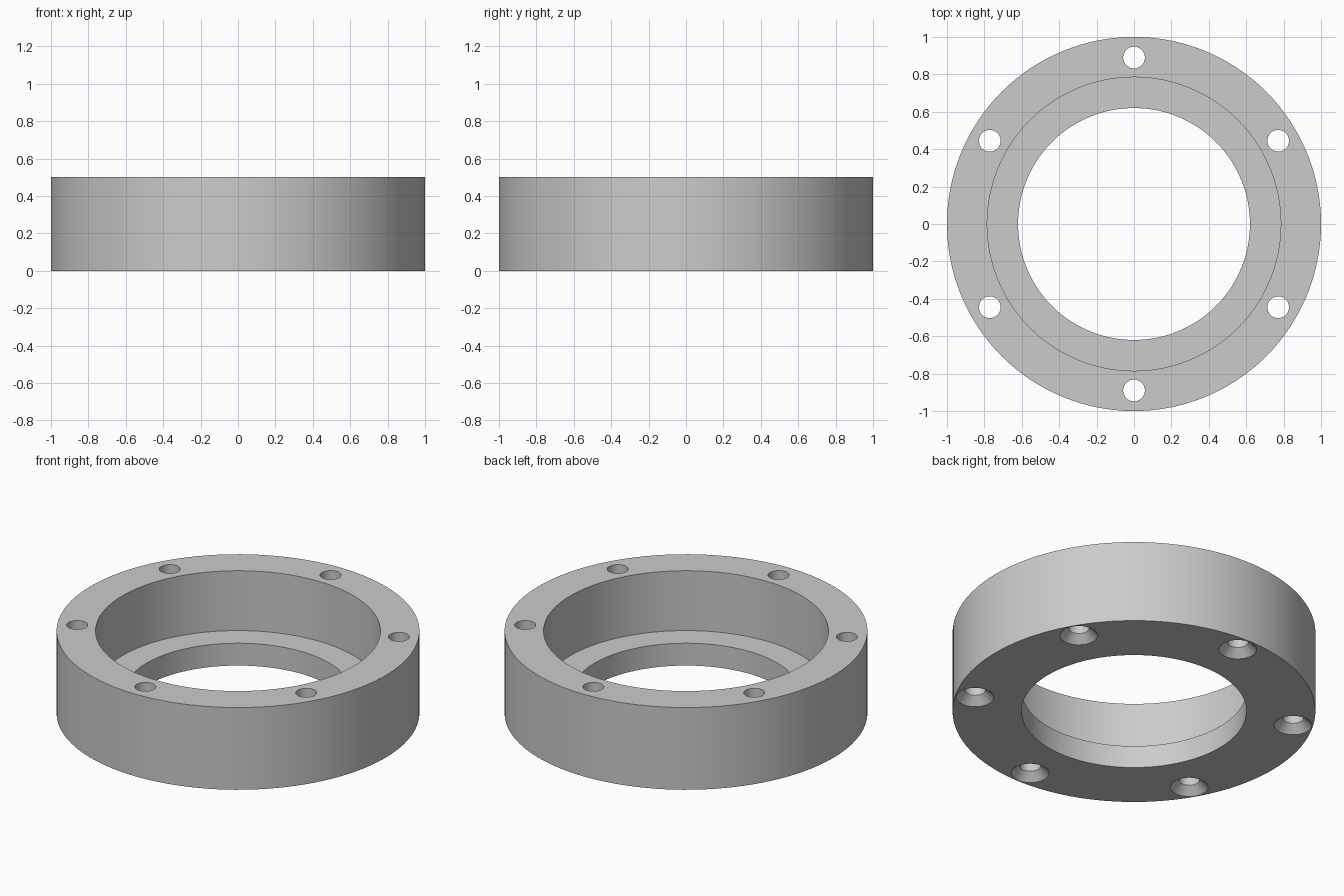
import bpy
import bmesh
import math
from mathutils import Matrix, Vector

cube = bpy.data.objects.get("Cube")
if cube:
    bpy.data.objects.remove(cube, do_unlink=True)

# Dimensions
HEIGHT = 0.5
OUTER_R, RECESS_R, BORE_R = 1.0, 0.785, 0.62
LEDGE_Z = 0.136
HOLE_R, SINK_R, BOLT_CIRCLE_R = 0.058, 0.104, 0.89
BOLT_COUNT = 6

grey = bpy.data.materials.new("machined grey")
grey.use_nodes = True
grey.diffuse_color = (0.6, 0.6, 0.6, 1)
grey.node_tree.nodes["Principled BSDF"].inputs["Base Color"].default_value = (0.6, 0.6, 0.6, 1)


def lathe(bm, profile, steps, closed):
    """Revolve an (r, z) profile about the z axis."""
    verts = [bm.verts.new((r, 0, z)) for r, z in profile]
    pairs = list(zip(verts, verts[1:]))
    if closed:
        pairs.append((verts[-1], verts[0]))
    edges = [bm.edges.new(p) for p in pairs]
    bmesh.ops.spin(bm, geom=verts + edges, cent=(0, 0, 0), axis=(0, 0, 1),
                   angle=math.tau, steps=steps, use_merge=True)
    bmesh.ops.remove_doubles(bm, verts=bm.verts, dist=1e-5)
    bmesh.ops.recalc_face_normals(bm, faces=bm.faces)


def make_object(name, bm):
    mesh = bpy.data.meshes.new(name)
    bm.to_mesh(mesh)
    bm.free()
    mesh.materials.append(grey)
    obj = bpy.data.objects.new(name, mesh)
    bpy.context.collection.objects.link(obj)
    return obj


# Stepped ring body
bm = bmesh.new()
lathe(bm, [(OUTER_R, 0), (OUTER_R, HEIGHT), (RECESS_R, HEIGHT),
           (RECESS_R, LEDGE_Z), (BORE_R, LEDGE_Z), (BORE_R, 0)], 128, True)
ring = make_object("flange_ring", bm)

# Countersunk bolt hole cutters, wide end underneath
MARGIN = 0.05
bm = bmesh.new()
lathe(bm, [(0, -MARGIN), (SINK_R + MARGIN, -MARGIN), (HOLE_R, SINK_R - HOLE_R),
           (HOLE_R, HEIGHT + MARGIN), (0, HEIGHT + MARGIN)], 40, False)
base = list(bm.verts) + list(bm.edges) + list(bm.faces)
for i in range(BOLT_COUNT):
    angle = math.pi / 2 + i * math.tau / BOLT_COUNT
    offset = Matrix.Rotation(angle, 3, 'Z') @ Vector((BOLT_CIRCLE_R, 0, 0))
    copy = bmesh.ops.duplicate(bm, geom=base)["geom"]
    bmesh.ops.translate(bm, vec=offset,
                        verts=[g for g in copy if isinstance(g, bmesh.types.BMVert)])
bmesh.ops.delete(bm, geom=[g for g in base if isinstance(g, bmesh.types.BMVert)],
                 context='VERTS')
cutter = make_object("bolt_hole_cutter", bm)
cutter.hide_render = True

# Drill the holes
drill = ring.modifiers.new("bolt holes", 'BOOLEAN')
drill.operation = 'DIFFERENCE'
drill.solver = 'EXACT'
drill.object = cutter
bpy.ops.object.select_all(action='DESELECT')
ring.select_set(True)
bpy.context.view_layer.objects.active = ring
bpy.ops.object.modifier_apply(modifier=drill.name)
bpy.data.objects.remove(cutter, do_unlink=True)

# Smooth curved walls, crisp rims
bpy.ops.object.shade_smooth_by_angle(angle=math.radians(30))
